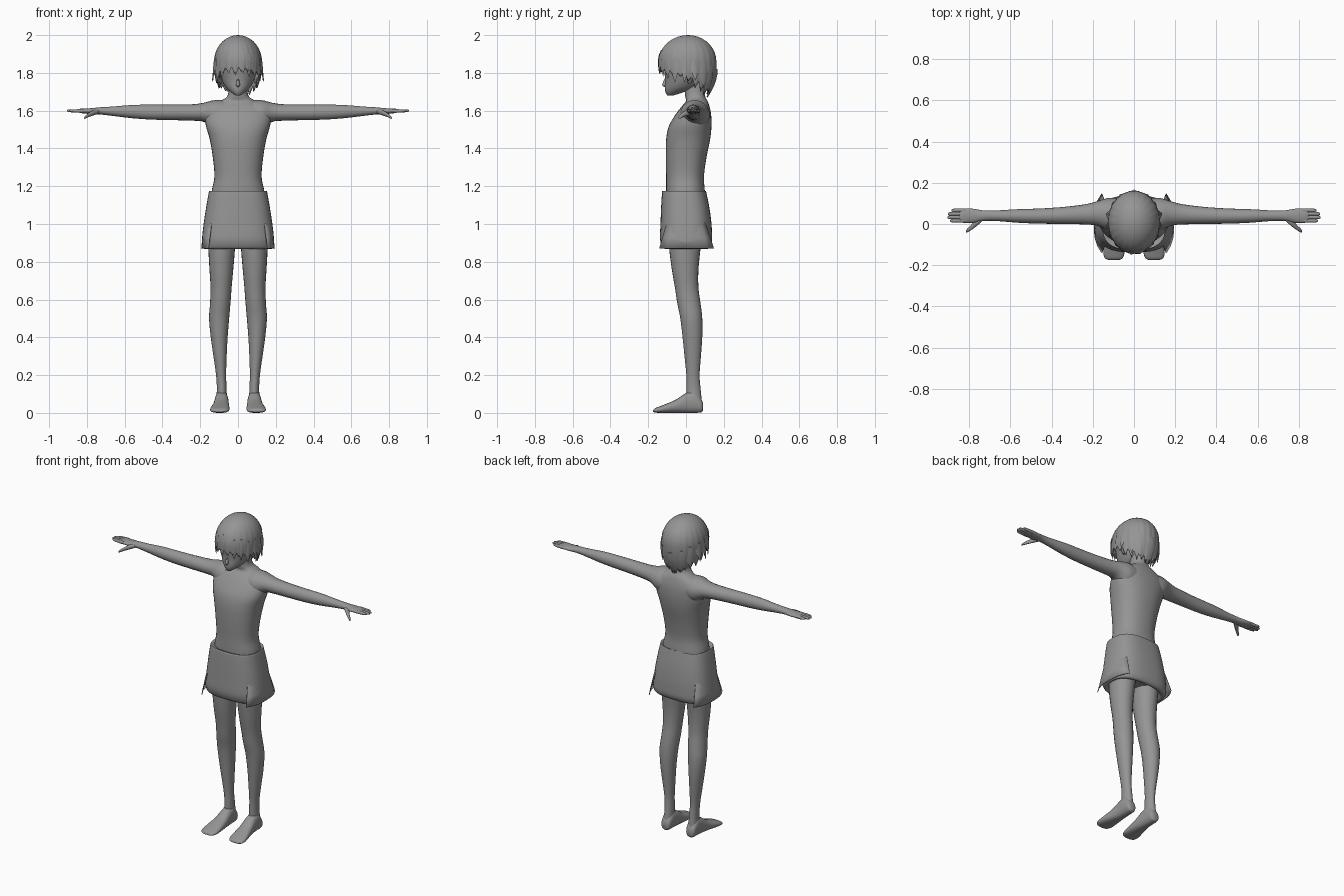
import bpy, bmesh, math, random
from mathutils import Vector

random.seed(4)
grey = bpy.data.materials.new("clay grey")
grey.diffuse_color = (0.3, 0.3, 0.3, 1)


def finish(name, bm, mirror=False, angle=50):
    bmesh.ops.recalc_face_normals(bm, faces=bm.faces)
    me = bpy.data.meshes.new(name)
    bm.to_mesh(me)
    bm.free()
    me.materials.append(grey)
    ob = bpy.data.objects.new(name, me)
    bpy.context.collection.objects.link(ob)
    if mirror:
        ob.modifiers.new("mirror", 'MIRROR')
    bpy.ops.object.select_all(action='DESELECT')
    ob.select_set(True)
    bpy.context.view_layer.objects.active = ob
    bpy.ops.object.shade_smooth_by_angle(angle=math.radians(angle))
    return ob


def smooth_rings(rings, steps):
    """Catmull-Rom interpolation through the given sections."""
    out = []
    for i in range(len(rings) - 1):
        p = [rings[max(0, min(len(rings) - 1, i + k))] for k in (-1, 0, 1, 2)]
        for s in range(steps):
            t = s / steps
            out.append([0.5 * (2 * b + (c - a) * t + (2 * a - 5 * b + 4 * c - d) * t * t
                               + (3 * b - a - 3 * c + d) * t ** 3) for a, b, c, d in zip(*p)])
    return out + [list(rings[-1])]


def loft(bm, axis, rings, n=24, steps=4, power=2.0):
    """Section: position on axis, then min/max along the two other axes (in x, y, z order)."""
    others = [k for k in range(3) if k != axis]
    rows = []
    for pos, a0, a1, b0, b1 in smooth_rings(rings, steps):
        row = []
        for i in range(n):
            t = 2 * math.pi * i / n
            c, s = math.cos(t), math.sin(t)
            co = [0, 0, 0]
            co[axis] = pos
            co[others[0]] = (a0 + a1) / 2 + (a1 - a0) / 2 * math.copysign(abs(c) ** (2 / power), c)
            co[others[1]] = (b0 + b1) / 2 + (b1 - b0) / 2 * math.copysign(abs(s) ** (2 / power), s)
            row.append(bm.verts.new(co))
        rows.append(row)
    for r, q in zip(rows, rows[1:]):
        for i in range(n):
            j = (i + 1) % n
            bm.faces.new((r[i], r[j], q[j], q[i]))
    bm.faces.new(rows[0])
    bm.faces.new(rows[-1])


def part(name, axis, rings, mirror=False, **kw):
    bm = bmesh.new()
    loft(bm, axis, rings, **kw)
    return finish(name, bm, mirror)


def sym(rows):
    return [(z, -w, w, y0, y1) for z, y0, y1, w in rows]


# Torso and neck
part("torso", 2, sym([
    (1.10, -.10, .10, .14), (1.17, -.105, .10, .14), (1.25, -.105, .095, .125),
    (1.35, -.107, .108, .133), (1.45, -.105, .128, .15), (1.52, -.09, .135, .17),
    (1.58, -.055, .133, .175), (1.62, -.025, .125, .15), (1.65, 0, .115, .095),
    (1.68, -.005, .10, .055), (1.75, -.01, .095, .048)]), n=36, power=2.3)

# Head, nose and ears
part("head", 2, sym([
    (1.68, -.098, -.07, .012), (1.695, -.108, -.02, .034), (1.72, -.112, .05, .062),
    (1.76, -.110, .09, .085), (1.82, -.116, .12, .10), (1.90, -.12, .13, .10),
    (1.96, -.08, .10, .07)]), n=32)
part("nose", 2, [(1.725, -.006, .006, -.115, -.10), (1.738, -.011, .011, -.127, -.09),
                 (1.77, -.005, .005, -.113, -.09)], n=10)
part("ear", 2, [(1.745, .085, .095, .01, .025), (1.775, .09, .112, .005, .045),
                (1.81, .09, .122, .01, .055), (1.825, .095, .11, .025, .045)], True, n=12)

# Arms
part("arm", 0, [
    (.08, -.03, .125, 1.50, 1.655), (.13, -.03, .125, 1.505, 1.655), (.18, -.008, .11, 1.54, 1.642),
    (.24, -.002, .095, 1.547, 1.634), (.35, 0, .082, 1.55, 1.632), (.46, .002, .075, 1.553, 1.632),
    (.56, .006, .072, 1.56, 1.63), (.66, .014, .066, 1.572, 1.622), (.73, .015, .066, 1.58, 1.618),
    (.78, .006, .074, 1.582, 1.613), (.83, .006, .076, 1.587, 1.611), (.845, .012, .07, 1.592, 1.607)],
    True, n=20)

# Fingers and thumb
bm = bmesh.new()
for k, tip in enumerate((.892, .905, .903, .885)):
    y = .0155 + .0168 * k
    loft(bm, 0, [(.815, y - .009, y + .009, 1.588, 1.609), (.85, y - .009, y + .009, 1.589, 1.608),
                 (tip - .012, y - .0085, y + .0085, 1.592, 1.607), (tip, y - .004, y + .004, 1.596, 1.604)],
         n=10, steps=3)
loft(bm, 0, [(.735, .015, .04, 1.585, 1.608), (.765, -.012, .025, 1.574, 1.604),
             (.79, -.03, -.005, 1.566, 1.588), (.808, -.04, -.022, 1.558, 1.574),
             (.815, -.04, -.032, 1.557, 1.563)], n=10, steps=3)
finish("fingers", bm, True)

# Legs
part("leg", 2, [
    (.05, .058, .118, .005, .085), (.12, .06, .112, .003, .078), (.2, .063, .116, .002, .072),
    (.3, .06, .13, -.008, .079), (.4, .055, .144, -.018, .086), (.5, .047, .153, -.03, .086),
    (.58, .04, .148, -.046, .077), (.66, .034, .145, -.058, .066), (.76, .025, .151, -.075, .066),
    (.88, .015, .157, -.09, .078), (1.0, .005, .155, -.095, .09)], True, n=24)

# Feet
part("foot", 1, [
    (.09, .07, .105, .012, .05), (.08, .058, .116, .003, .075), (.045, .053, .121, 0, .115),
    (0, .05, .124, 0, .105), (-.05, .047, .132, 0, .072), (-.10, .045, .143, 0, .05),
    (-.14, .046, .148, 0, .034), (-.165, .055, .142, .002, .024), (-.174, .07, .125, .005, .015)],
    True, n=20, power=2.4)

# Wrapped skirt with tucked hem and a hanging flap at each side
part("skirt", 2, sym([
    (1.165, -.10, .09, .135), (1.175, -.122, .104, .15), (1.165, -.127, .108, .155),
    (1.08, -.132, .125, .17), (1.0, -.135, .135, .182), (.93, -.138, .138, .19),
    (.895, -.132, .136, .191), (.87, -.118, .122, .185), (.875, -.10, .10, .165),
    (.90, -.09, .085, .15)]), n=40, steps=3, power=2.7)
bm = bmesh.new()
rows = []
for z, x, y0, y1 in ((1.16, .152, -.07, .06), (1.02, .177, -.10, .10), (.93, .188, -.125, .13),
                     (.87, .195, -.142, .148)):
    rows.append([bm.verts.new((x - .038 * abs(2 * i / 8 - 1) ** 3, y0 + (y1 - y0) * i / 8, z))
                 for i in range(9)])
for r, q in zip(rows, rows[1:]):
    for i in range(8):
        bm.faces.new((r[i], r[i + 1], q[i + 1], q[i]))
flap = finish("skirt_flap", bm, True)
flap.modifiers.new("thickness", 'SOLIDIFY').thickness = .004

# Hair cap: rounded crown running down to a jagged hem, long at the nape
TEETH, SEG = 22, 6
N = TEETH * SEG
depths = [random.uniform(.02, .05) for _ in range(TEETH)]


def hair_point(a, z, lift=1.0):
    if z > 1.86:
        r = math.sqrt(max(0, 1 - ((z - 1.86) / .14) ** 2))
    else:
        r = 1 - 11 * max(0, 1.84 - z) ** 2
    r *= lift
    return Vector((.126 * r * math.sin(a), .012 - .157 * r * math.cos(a) * (1 if math.cos(a) > 0 else .95), z))


def hem(a):
    f = (1 - math.cos(a)) / 2
    return 1.835 - .045 * min(1, f * 2) - .085 * max(0, f * 2 - 1)


bm = bmesh.new()
top = bm.verts.new((0, .012, 2.0))
prev = None
for v in range(1, 17):
    row = []
    for i in range(N):
        a = 2 * math.pi * i / N
        if v <= 9:
            z = 1.86 + .14 * math.cos(v / 9 * math.pi / 2)
        else:
            tooth = 1 - abs(2 * (i % SEG) / SEG - 1)
            z = 1.86 + (hem(a) - depths[i // SEG] * tooth - 1.86) * (v - 9) / 7
        ridge = 1 + .012 * math.sin(a * TEETH - math.pi / 2) * v / 16
        row.append(bm.verts.new(hair_point(a, z, ridge)))
    for i in range(N):
        j = (i + 1) % N
        bm.faces.new((top, row[i], row[j]) if prev is None else (prev[i], row[i], row[j], prev[j]))
    prev = row
cap = finish("hair_cap", bm)
cap.modifiers.new("thickness", 'SOLIDIFY').thickness = .006

# Loose pointed locks: angle, start height, tip height, flare, width
bm = bmesh.new()
locks = [(-.75, 1.9, 1.77, 1.03, .022), (-.4, 1.9, 1.80, 1.02, .022), (-.1, 1.92, 1.79, 1.0, .024),
         (.22, 1.92, 1.80, 1.02, .024), (.5, 1.9, 1.78, 1.0, .022), (.8, 1.9, 1.77, 1.04, .02),
         (math.pi, 1.82, 1.67, 1.0, .04)]
for s in (-1, 1):
    locks += [(s * 1.1, 1.88, 1.75, 1.1, .022), (s * 1.45, 1.88, 1.75, 1.17, .018),
              (s * 1.8, 1.87, 1.76, 1.2, .022), (s * 2.2, 1.86, 1.72, 1.12, .026),
              (s * 2.6, 1.84, 1.70, 1.06, .03)]
for a, z0, z1, flare, w in locks:
    side = Vector((math.cos(a), math.sin(a), 0))
    out = Vector((math.sin(a), -math.cos(a), 0))
    rows = []
    for k in range(6):
        t = k / 5
        c = hair_point(a, z0 + (z1 - z0) * t, .99 + (flare - .99) * t * t)
        h = w * math.sin(math.pi * (.3 + .68 * t))
        rows.append([bm.verts.new(c + side * h * u + out * h * o)
                     for u, o in ((-1, -.2), (0, .25), (1, -.2), (0, -.35))])
    for r, q in zip(rows, rows[1:]):
        for i in range(4):
            bm.faces.new((r[i], r[(i + 1) % 4], q[(i + 1) % 4], q[i]))
    bm.faces.new(rows[0])
    bm.faces.new(rows[-1])
finish("hair_locks", bm)
